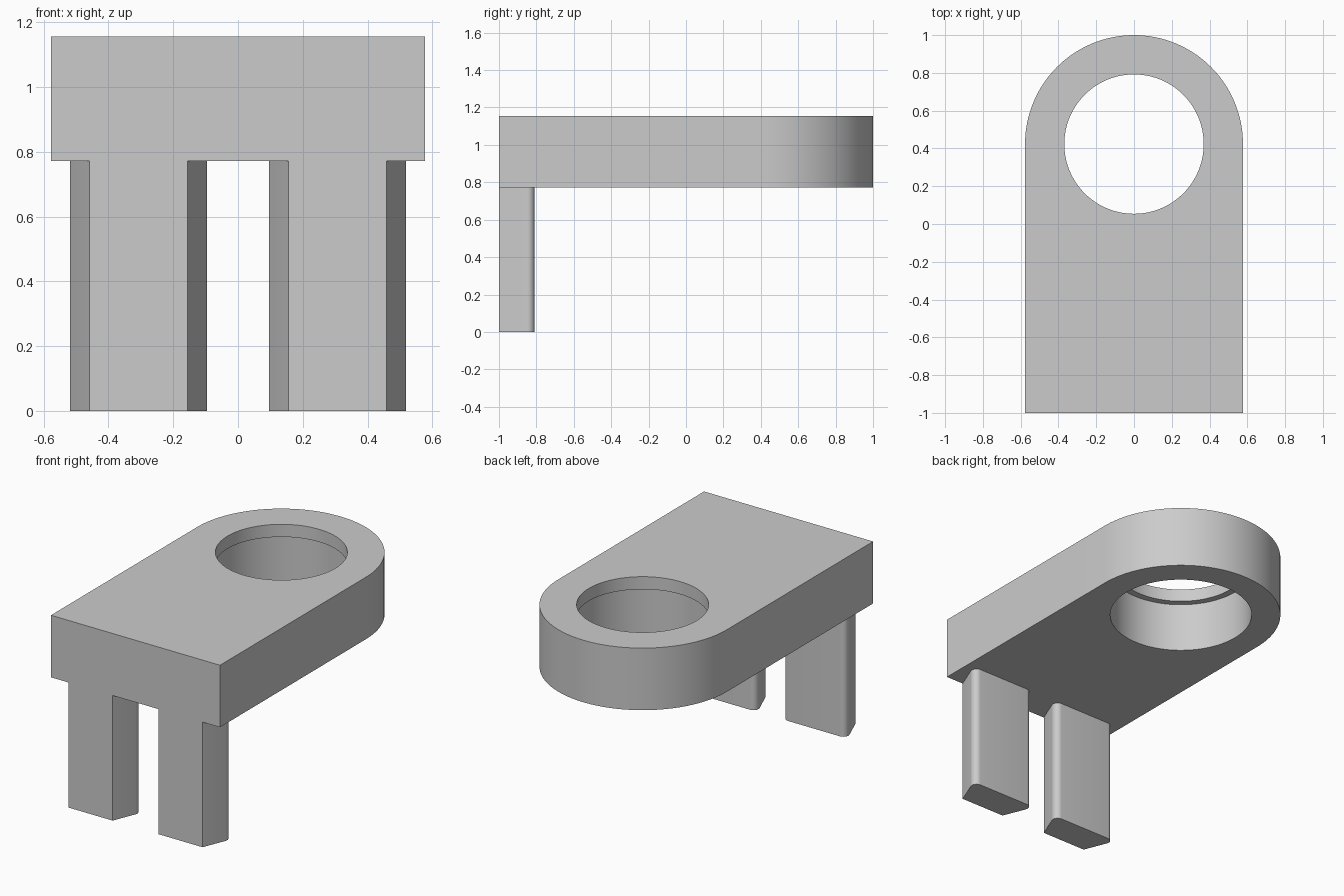
import bpy
import bmesh
from math import pi, sin, cos, radians
from mathutils import Vector

cube = bpy.data.objects.get("Cube")
if cube:
    bpy.data.objects.remove(cube, do_unlink=True)

HALF_WIDTH = 0.577
HOLE_Y = 1 - HALF_WIDTH
PLATE_BOTTOM, PLATE_TOP = 0.772, 1.155
LIP_BOTTOM = PLATE_TOP - 0.078

grey = bpy.data.materials.new("light grey")
grey.use_nodes = True
grey.diffuse_color = (0.6, 0.6, 0.6, 1)
grey.node_tree.nodes["Principled BSDF"].inputs["Base Color"].default_value = (0.6, 0.6, 0.6, 1)


def arc(cx, cy, radius, start, end, steps):
    """Points along an arc, angles in radians."""
    angles = [start + (end - start) * i / steps for i in range(steps + 1)]
    return [(cx + radius * cos(a), cy + radius * sin(a)) for a in angles]


def prism(name, outline, bottom, top):
    """Extrude a counter-clockwise outline upwards into a solid."""
    bm = bmesh.new()
    face = bm.faces.new([bm.verts.new((x, y, bottom)) for x, y in outline])
    result = bmesh.ops.extrude_face_region(bm, geom=[face], use_keep_orig=True)
    verts = [v for v in result["geom"] if isinstance(v, bmesh.types.BMVert)]
    bmesh.ops.translate(bm, verts=verts, vec=(0, 0, top - bottom))
    bmesh.ops.recalc_face_normals(bm, faces=bm.faces)
    mesh = bpy.data.meshes.new(name)
    bm.to_mesh(mesh)
    bm.free()
    mesh.materials.append(grey)
    obj = bpy.data.objects.new(name, mesh)
    bpy.context.collection.objects.link(obj)
    return obj


def select_only(obj):
    bpy.ops.object.select_all(action='DESELECT')
    obj.select_set(True)
    bpy.context.view_layer.objects.active = obj


def smooth(obj):
    select_only(obj)
    bpy.ops.object.shade_smooth_by_angle(angle=radians(15))


def cut_hole(target, radius, bottom, top):
    """Cut a round vertical hole through part of the target."""
    cutter = prism("hole_cutter", arc(0, HOLE_Y, radius, 0, 2 * pi, 96)[:-1], bottom, top)
    cutter.hide_render = True
    mod = target.modifiers.new("hole", 'BOOLEAN')
    mod.operation = 'DIFFERENCE'
    mod.solver = 'EXACT'
    mod.object = cutter
    select_only(target)
    bpy.ops.object.modifier_apply(modifier=mod.name)
    bpy.data.objects.remove(cutter, do_unlink=True)


# Plate with a rounded back end and a stepped hole
plate_outline = [(-HALF_WIDTH, -1), (HALF_WIDTH, -1)] + arc(0, HOLE_Y, HALF_WIDTH, 0, pi, 64)
plate = prism("plate", plate_outline, PLATE_BOTTOM, PLATE_TOP)
cut_hole(plate, 0.369, PLATE_BOTTOM - 0.1, PLATE_TOP + 0.1)
cut_hole(plate, 0.41, PLATE_BOTTOM - 0.1, LIP_BOTTOM)
smooth(plate)

# Legs: narrow front, flared sides, rounded back corners
FRONT_HALF, BACK_HALF, LEG_BACK, ROUND = 0.151, 0.211, -0.81, 0.035
flare = radians(20)
right_side = [(FRONT_HALF, -1)] + arc(BACK_HALF - ROUND, LEG_BACK - ROUND, ROUND, -flare, pi / 2, 10)
left_side = [(-x, y) for x, y in reversed(right_side)]
for name, centre in (("left_leg", 0.307), ("right_leg", -0.307)):
    outline = [(x + centre, y) for x, y in right_side + left_side]
    smooth(prism(name, outline, 0, PLATE_BOTTOM))
